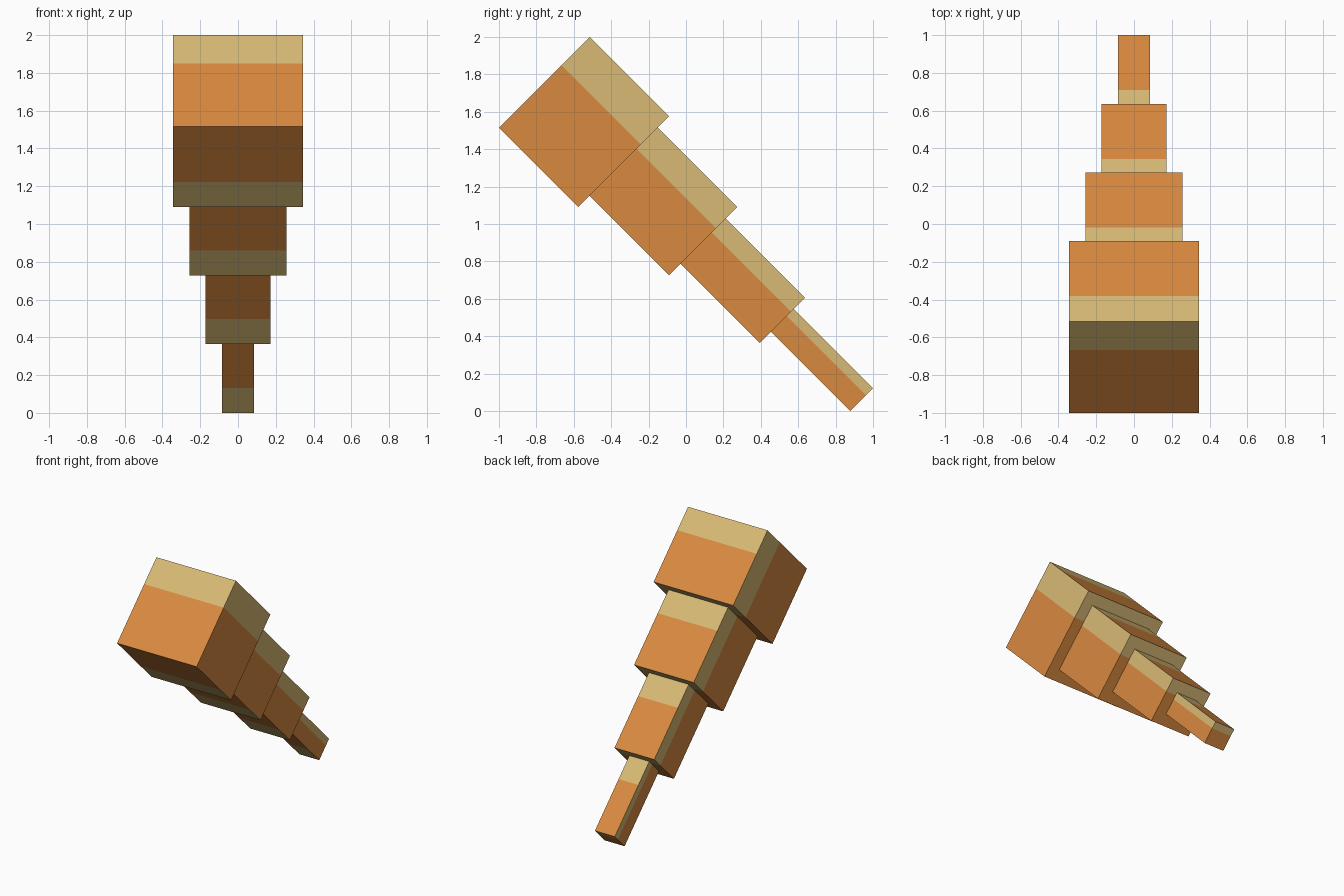
import bpy
import bmesh
import math
from mathutils import Matrix, Vector

cube = bpy.data.objects.get("Cube")
if cube:
    bpy.data.objects.remove(cube, do_unlink=True)


def make_material(name, colour):
    mat = bpy.data.materials.new(name)
    mat.use_nodes = True
    mat.diffuse_color = (*colour, 1)
    mat.node_tree.nodes["Principled BSDF"].inputs["Base Color"].default_value = (*colour, 1)
    return mat


ORANGE = make_material("orange", (0.694, 0.254, 0.051))
TAN = make_material("tan", (0.686, 0.491, 0.178))

RISE = 0.485                          # height of the largest square end once tilted
WIDTH = RISE * math.sqrt(2)
STEP = (2 - RISE * 0.625) / 4         # y travel of each section
LENGTH = STEP * math.sqrt(2)
BAND = 0.3125                         # share of each face covered by the tan band


def band_direction(normal):
    """Edge of a face along which its tan band lies."""
    if normal.z > 0.5:
        return Vector((0, -1, 0))
    if normal.z < -0.5:
        return Vector((0, 1, 0))
    return Vector((0, 0, 1))


def section(name, width, centre):
    """Square block with a tan band cut into every face."""
    bm = bmesh.new()
    bmesh.ops.create_cube(bm, size=1)
    for direction in ((0, 0, 1), (0, -1, 0), (0, 1, 0)):
        d = Vector(direction)
        faces = [f for f in bm.faces if band_direction(f.normal) == d]
        geom = set(faces)
        for f in faces:
            geom.update(f.edges, f.verts)
        bmesh.ops.bisect_plane(bm, geom=list(geom), plane_co=d * (0.5 - BAND), plane_no=d)
    bm.normal_update()
    for f in bm.faces:
        d = band_direction(f.normal)
        f.material_index = int(f.calc_center_median().dot(d) > 0.5 - BAND)
    bm.transform(Matrix.Diagonal((width, LENGTH, width, 1)))
    mesh = bpy.data.meshes.new(name)
    bm.to_mesh(mesh)
    bm.free()
    mesh.materials.append(ORANGE)
    mesh.materials.append(TAN)
    obj = bpy.data.objects.new(name, mesh)
    obj.location = centre
    obj.rotation_euler.x = -math.pi / 4
    bpy.context.collection.objects.link(obj)


# Four blocks narrowing down the slope
names = ("base_section", "second_section", "third_section", "tip_section")
for i, name in enumerate(names):
    travel = (i + 0.5) * STEP
    section(name, WIDTH * (4 - i) / 4,
            (0, -1 + RISE / 2 + travel, 2 - RISE / 2 - travel))
